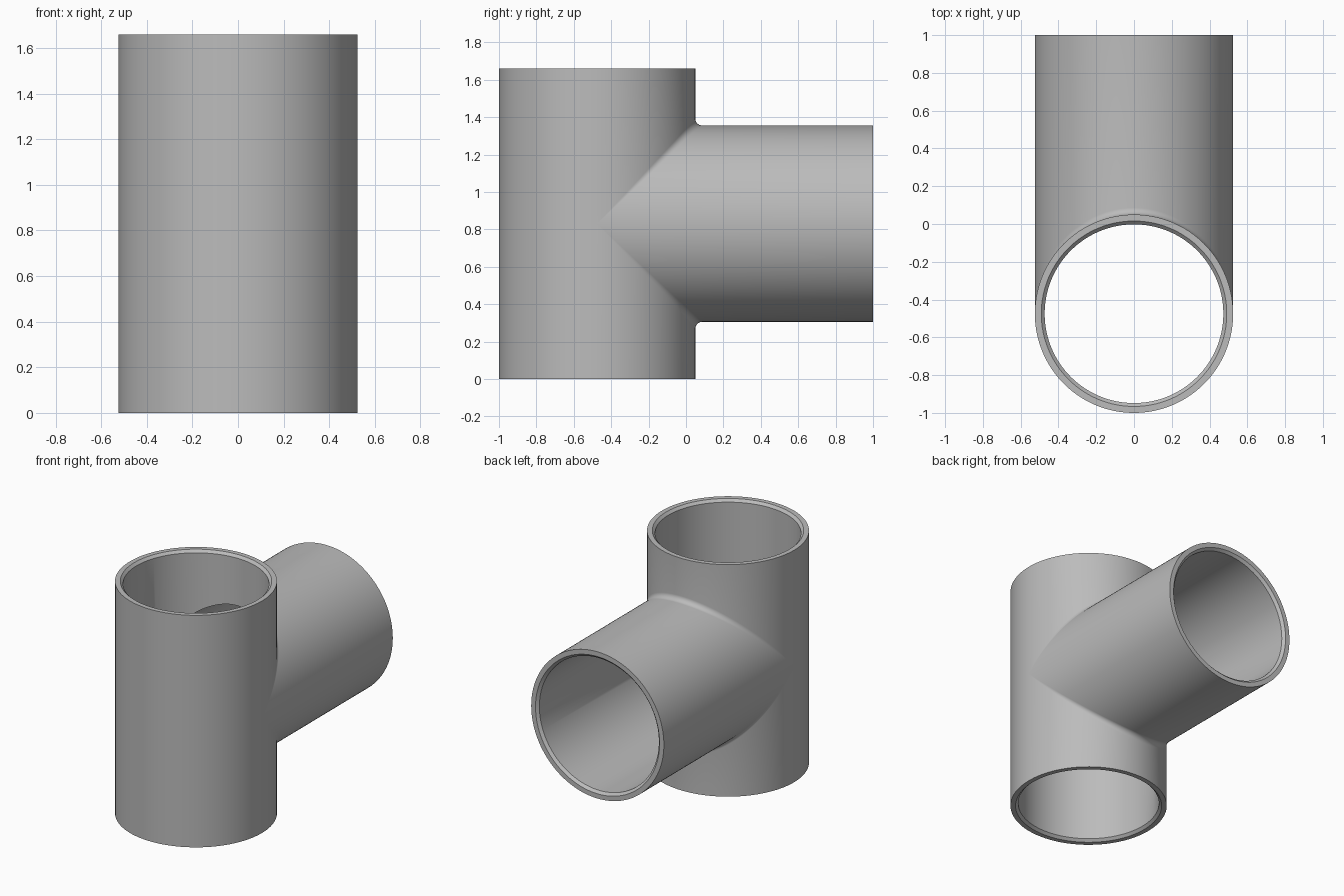
import bpy
import bmesh
from math import pi, sin, cos
from mathutils import Vector

cube = bpy.data.objects.get("Cube")
if cube:
    bpy.data.objects.remove(cube, do_unlink=True)

OUTER, INNER, CHAMFER = 0.525, 0.473, 0.018   # pipe radii and mouth bevel
FILLET = 0.036                                # blend between the two pipes
HALF, LENGTH = 0.83, 1.475                    # half height, branch reach
STEPS, ARC = 64, 6

grey = bpy.data.materials.new("pipe grey")
grey.use_nodes = True
colour = (0.5, 0.5, 0.5, 1)
grey.diffuse_color = colour
grey.node_tree.nodes["Principled BSDF"].inputs["Base Color"].default_value = colour


def mouth(c, s):
    """Bevelled upper mouth, from bore to outer wall."""
    lip = INNER + CHAMFER
    return [Vector((INNER * c, INNER * s, HALF - CHAMFER)),
            Vector((lip * c, lip * s, HALF)),
            Vector((OUTER * c, OUTER * s, HALF))]


def front_section(a):
    """Plain wall of the upright pipe, upper half."""
    c, s = cos(a), sin(a)
    return [Vector((INNER * c, INNER * s, 0)), *mouth(c, s),
            Vector((OUTER * c, OUTER * s, 0))]


def back_section(a):
    """Upright wall, rolling fillet, branch wall and bore, upper half."""
    c, s = cos(a), sin(a)
    centre = (OUTER + FILLET) * Vector((c, s, s))
    to_upright, to_branch = Vector((-c, -s, 0)), Vector((-c, 0, -s))
    blend = [centre + FILLET * to_upright.lerp(to_branch, i / ARC).normalized()
             for i in range(ARC + 1)]
    lip = INNER + CHAMFER
    crease = INNER * Vector((c, s, s))
    return [crease, *mouth(c, s), *blend,
            Vector((OUTER * c, LENGTH, OUTER * s)),
            Vector((lip * c, LENGTH, lip * s)),
            Vector((INNER * c, LENGTH - CHAMFER, INNER * s)), crease]


def loft(bm, section, start):
    """Bridge sections swept over half a turn."""
    rows = [[bm.verts.new(p) for p in section(start + pi * i / STEPS)]
            for i in range(STEPS + 1)]
    for a, b in zip(rows, rows[1:]):
        for i in range(len(a) - 1):
            bm.faces.new((a[i], a[i + 1], b[i + 1], b[i]))


bm = bmesh.new()
loft(bm, back_section, 0)
loft(bm, front_section, pi)

# Lower half is the mirror of the upper half
copy = bmesh.ops.duplicate(bm, geom=bm.verts[:] + bm.edges[:] + bm.faces[:])
for item in copy["geom"]:
    if isinstance(item, bmesh.types.BMVert):
        item.co.z *= -1
bmesh.ops.remove_doubles(bm, verts=bm.verts[:], dist=0.0002)
bmesh.ops.recalc_face_normals(bm, faces=bm.faces[:])

mesh = bpy.data.meshes.new("tee_pipe")
bm.to_mesh(mesh)
bm.free()
mesh.materials.append(grey)
tee = bpy.data.objects.new("tee_pipe", mesh)
tee.location = (0, OUTER - 1, HALF)
bpy.context.collection.objects.link(tee)

bpy.ops.object.select_all(action='DESELECT')
tee.select_set(True)
bpy.context.view_layer.objects.active = tee
bpy.ops.object.shade_smooth_by_angle(angle=pi / 7)
